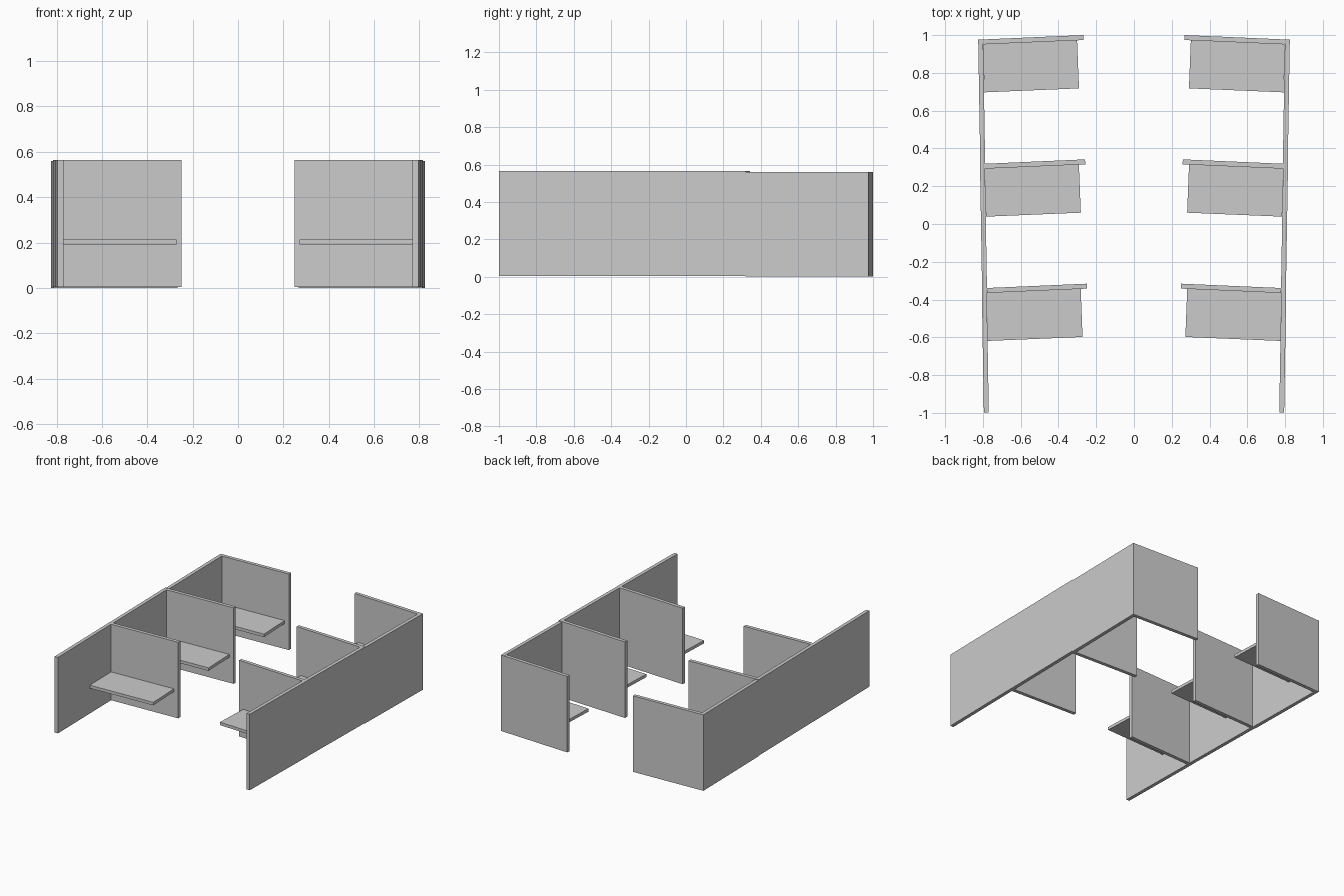
import bpy, bmesh

if "Cube" in bpy.data.objects:
    bpy.data.objects.remove(bpy.data.objects["Cube"])

STEP_X, STEP_Y = 0.0095, -0.658   # offset from one booth to the next
HEIGHT = 0.56

# footprints of the rear left booth
WALL = [(-0.825, 0.976), (-0.814, 0.317), (-0.788, 0.318), (-0.799, 0.977)]
DIVIDER = [(-0.799, 0.977), (-0.798, 0.951), (-0.267, 0.974), (-0.268, 1.0)]
DESK = [(-0.798, 0.951), (-0.794, 0.697), (-0.291, 0.718), (-0.301, 0.973)]


def slab(name, outline, z0, z1, offset, side):
    """Extrude a footprint from z0 to z1; side = 1 left row, -1 right row."""
    bm = bmesh.new()
    verts = [bm.verts.new(((x + offset[0]) * side, y + offset[1], z0)) for x, y in outline]
    face = bm.faces.new(verts)
    top = bmesh.ops.extrude_face_region(bm, geom=[face])["geom"]
    for v in top:
        if isinstance(v, bmesh.types.BMVert):
            v.co.z = z1
    bmesh.ops.recalc_face_normals(bm, faces=bm.faces)
    mesh = bpy.data.meshes.new(name)
    bm.to_mesh(mesh)
    bm.free()
    bpy.context.collection.objects.link(bpy.data.objects.new(name, mesh))


# two mirrored rows of three booths
for row, side in (("left", 1), ("right", -1)):
    for i, place in enumerate(("rear", "middle", "front")):
        off = (STEP_X * i, STEP_Y * i)
        z = 0.0 if i == 0 else 0.005
        tag = f"{row}_{place}"
        slab(f"{tag}_side_wall", WALL, z, z + HEIGHT, off, side)
        slab(f"{tag}_divider", DIVIDER, z, z + HEIGHT, off, side)
        slab(f"{tag}_desk", DESK, z + 0.187, z + 0.209, off, side)
